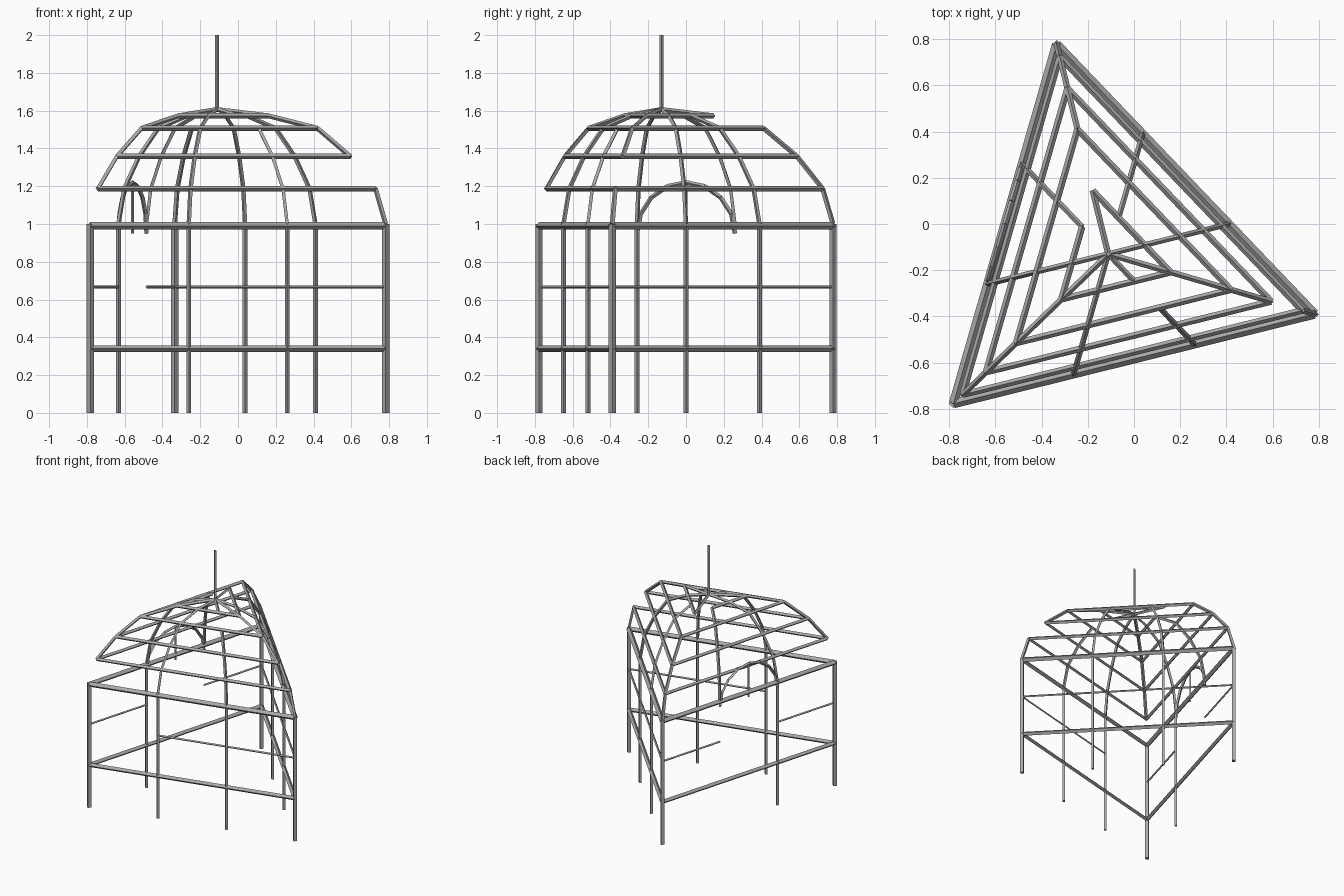
import bpy, bmesh, math
from mathutils import Vector

cube = bpy.data.objects.get("Cube")
if cube:
    bpy.data.objects.remove(cube, do_unlink=True)

# One grey metal for the whole frame
steel = bpy.data.materials.new("grey_steel")
steel.use_nodes = True
grey = (0.4, 0.4, 0.4, 1)
steel.diffuse_color = grey
steel.node_tree.nodes["Principled BSDF"].inputs["Base Color"].default_value = grey


def tubes(name, segments, radius):
    """Straight four-sided bars, one per (start, end) pair, set edge upward."""
    bm = bmesh.new()
    for a, b in segments:
        axis = b - a
        matrix = axis.to_track_quat('Z', 'Y').to_matrix().to_4x4()
        matrix.translation = (a + b) / 2
        bmesh.ops.create_cone(bm, cap_ends=True, segments=4, radius1=radius,
                              radius2=radius, depth=axis.length, matrix=matrix)
    mesh = bpy.data.meshes.new(name)
    bm.to_mesh(mesh)
    bm.free()
    mesh.materials.append(steel)
    obj = bpy.data.objects.new(name, mesh)
    bpy.context.scene.collection.objects.link(obj)


def at(p, z):
    return Vector((p.x, p.y, z))


# Triangular plan: back, left and right corners
corners = {"back": Vector((-0.335, 0.778, 0)),
           "left": Vector((0.782, -0.39, 0)),
           "right": Vector((-0.782, -0.778, 0))}
centre = sum(corners.values(), Vector()) / 3
sides = {"left_side": ("back", "left"),
         "front_side": ("left", "right"),
         "door_side": ("right", "back")}
WALL = 1.0

# Dome profile: share of the plan size, and height, at each ring
PROFILE = [(1, WALL), (0.94, 1.187), (0.79, 1.358), (0.595, 1.507), (0.303, 1.573), (0, 1.606)]
STEPS = len(PROFILE) - 1


def dome(p, step):
    """Point above plan point p, moved up the dome by a number of steps."""
    share, height = PROFILE[step]
    return at(centre.lerp(p, share), height)


def dome_rib(name, p, radius, missing):
    tubes(name, [(dome(p, i), dome(p, i + 1)) for i in range(STEPS) if i != missing], radius)


# Corner posts and hip ribs, each hip with its open step
open_hip = {"back": 3, "left": 1, "right": 0}
for name, p in corners.items():
    tubes(name + "_corner_post", [(at(p, 0), at(p, WALL))], 0.019)
    dome_rib(name + "_hip_rib", p, 0.013, open_hip[name])

# Wall rails, intermediate posts, dome ribs and dome rings
open_rib = {"left_side_0": 4, "front_side_0": 3, "door_side_1": 4}
open_rail = {"front_side": 2, "door_side": 1}
for side, (start, end) in sides.items():
    a, b = corners[start], corners[end]
    thirds = [a.lerp(b, i / 3) for i in range(4)]
    tubes(side + "_top_beam", [(at(a, 0.99), at(b, 0.99))], 0.02)
    tubes(side + "_low_rail", [(at(a, 0.34), at(b, 0.34))], 0.017)
    tubes(side + "_thin_rail", [(at(thirds[i], 0.667), at(thirds[i + 1], 0.667))
                                for i in range(3) if i != open_rail.get(side)], 0.008)
    for i, p in enumerate(thirds[1:3]):
        key = f"{side}_{i}"
        if key != "door_side_1":
            tubes(key + "_post", [(at(p, 0), at(p, WALL))], 0.013)
        dome_rib(key + "_rib", p, 0.012, open_rib.get(key))
    for step in range(1, STEPS):
        first, last = dome(a, step), dome(b, step)
        if side == "door_side" and step == 4:
            last = dome(thirds[2], step)
        tubes(f"{side}_ring_{step}", [(first, last)], 0.014)

# Door arch with a short hanging rod
a, b = (corners["right"].lerp(corners["back"], f) for f in (1 / 3, 2 / 3))
middle, half = (a + b) / 2, (b - a) / 2
arch = []
for i in range(9):
    t = math.pi * i / 8
    arch.append(at(middle + half * math.cos(t), 0.95 + half.length * math.sin(t)))
tubes("door_arch", list(zip(arch, arch[1:])), 0.012)
tubes("door_hanging_rod", [(at(middle, 0.95), at(middle, 0.95 + half.length))], 0.008)

# Finial rod at the apex
tubes("finial_rod", [(at(centre, WALL + 0.6), at(centre, 2.0))], 0.01)
